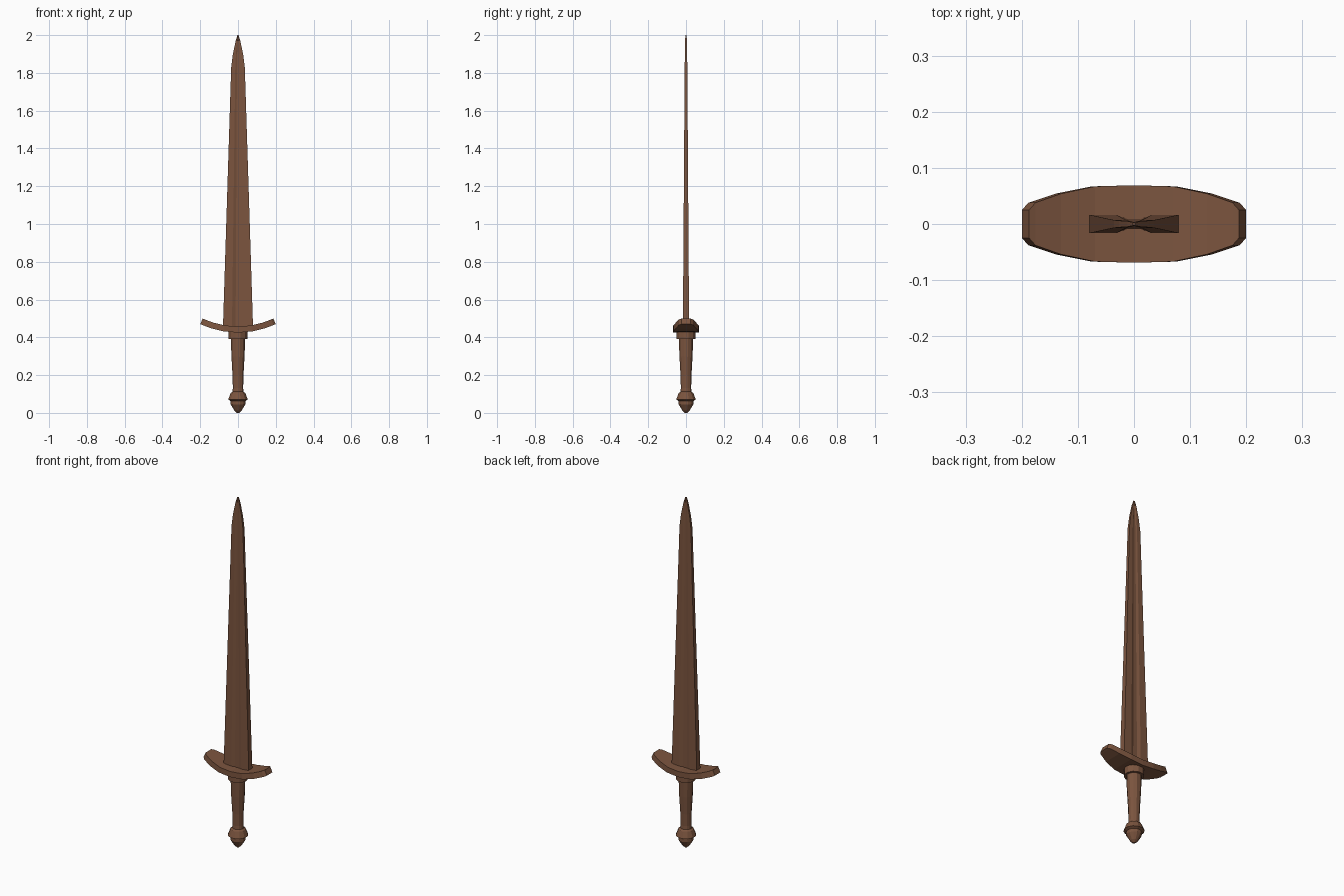
import bpy, bmesh, math

if "Cube" in bpy.data.objects:
    bpy.data.objects.remove(bpy.data.objects["Cube"])

wood = bpy.data.materials.new("brown wood")
wood.diffuse_color = (0.2, 0.09, 0.049, 1)
wood.use_nodes = True
wood.node_tree.nodes["Principled BSDF"].inputs["Base Color"].default_value = wood.diffuse_color


def loft(name, rings):
    """Skin a stack of equal-sized rings and cap both ends."""
    bm = bmesh.new()
    rows = [[bm.verts.new(p) for p in ring] for ring in rings]
    n = len(rows[0])
    for a, b in zip(rows, rows[1:]):
        for i in range(n):
            j = (i + 1) % n
            bm.faces.new((a[i], a[j], b[j], b[i]))
    bm.faces.new(rows[0][::-1])
    bm.faces.new(rows[-1])
    bmesh.ops.recalc_face_normals(bm, faces=bm.faces)
    me = bpy.data.meshes.new(name)
    bm.to_mesh(me)
    bm.free()
    me.materials.append(wood)
    ob = bpy.data.objects.new(name, me)
    bpy.context.collection.objects.link(ob)
    return ob


def blade_ring(z, w, t):
    # flat-edged section with a shallow groove down each face
    front = [(-w, -t), (-w * .4, -t), (-w * .16, -t * .55),
             (w * .16, -t * .55), (w * .4, -t), (w, -t)]
    return [(x, y, z) for x, y in front + [(-x, -y) for x, y in front]]


# Blade
loft("blade", [blade_ring(*s) for s in [
    (0.44, .08, .0165), (1.83, .036, .007), (1.9, .027, .006),
    (1.97, .012, .005), (2.0, .003, .003)]])


# Curved guard: rectangular section swept along an upward arc
def guard_ring(x, d):
    z = 0.425 + 1.13 * x * x
    k = 2.26 * x
    s = 0.032 / math.hypot(1, k)
    u, v = x - k * s, z + s
    return [(x, -d, z), (u, -d, v), (u, d, v), (x, d, z)]


half = [(0.2, .025), (0.188, .038), (0.14, .054), (0.075, .067)]
stations = [(-x, d) for x, d in half] + [(0, .069)] + half[::-1]
loft("guard", [guard_ring(x, d) for x, d in stations])


# Turned handle parts
def turned(name, profile, sides=12):
    ring = [math.tau * (i + .5) / sides for i in range(sides)]
    return loft(name, [[(r * math.cos(a), r * math.sin(a), z) for a in ring]
                       for r, z in profile])


turned("collar", [(.052, .39), (.052, .435)])
turned("grip", [(.028, .12), (.03, .2), (.036, .3), (.039, .395)])
turned("pommel", [(.007, 0), (.02, .012), (.04, .045), (.04, .063),
                  (.054, .07), (.04, .105), (.03, .112), (.028, .135)])
